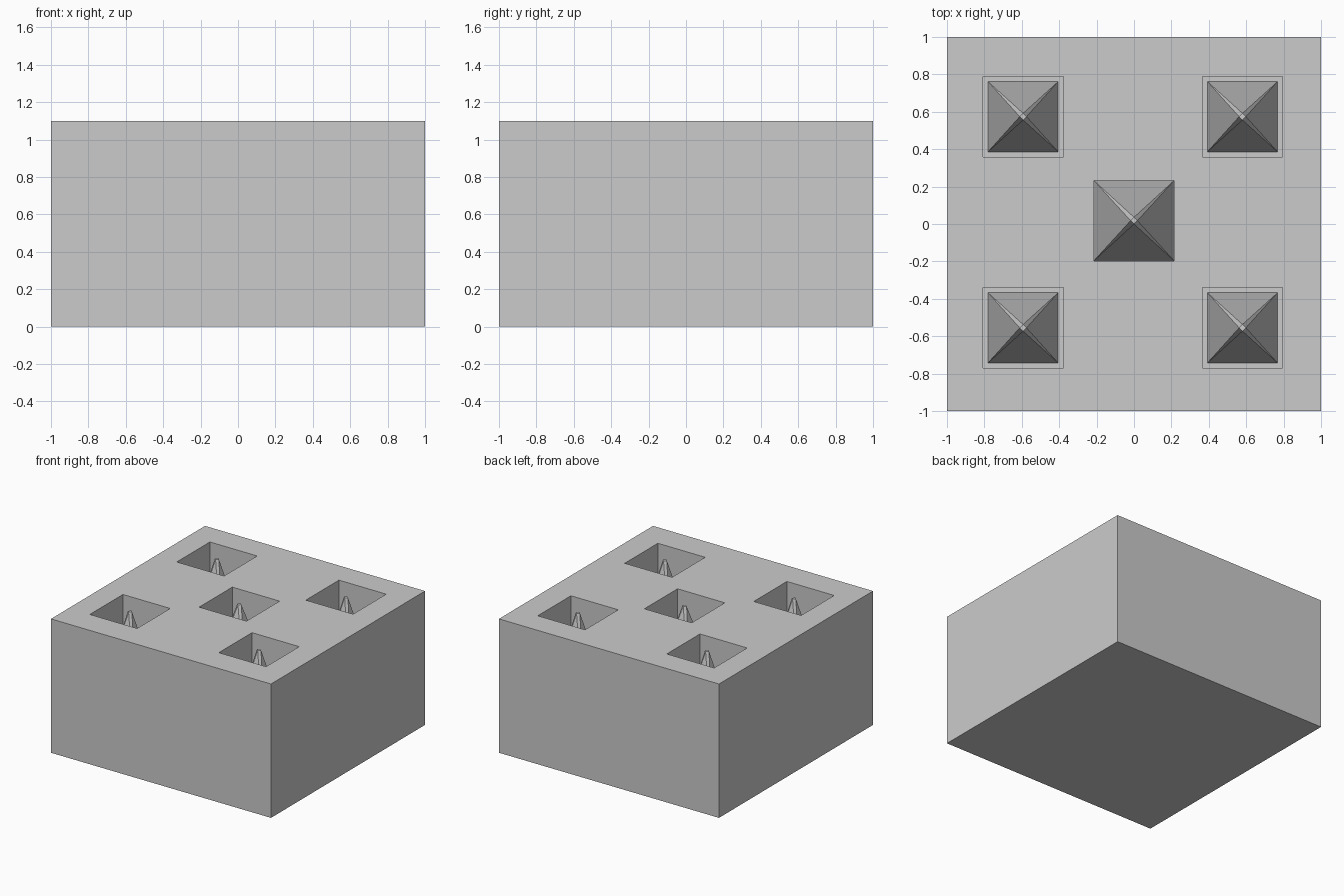
import bpy, bmesh, math
from mathutils import Matrix, Vector

if "Cube" in bpy.data.objects:
    bpy.data.objects.remove(bpy.data.objects["Cube"])

TOP, FLOOR = 1.1, 0.3
PIT_HALF = 0.215

# name, centre x, centre y, half width of spike base
PITS = [("centre", 0.0, 0.018, 0.215)]
for sx, x in (("left", -0.593), ("right", 0.58)):
    for sy, y in (("front", -0.555), ("back", 0.574)):
        PITS.append((f"{sy}_{sx}", x, y, 0.188))


def finish(name, bm):
    bmesh.ops.recalc_face_normals(bm, faces=bm.faces)
    me = bpy.data.meshes.new(name)
    bm.to_mesh(me)
    bm.free()
    ob = bpy.data.objects.new(name, me)
    bpy.context.collection.objects.link(ob)
    return ob


def add_box(bm, cx, cy, half, z0, z1):
    m = (Matrix.Translation((cx, cy, (z0 + z1) / 2))
         @ Matrix.Diagonal((2 * half, 2 * half, z1 - z0, 1)))
    bmesh.ops.create_cube(bm, size=1, matrix=m)


# Solid block
bm = bmesh.new()
add_box(bm, 0, 0, 1, 0, TOP)
block = finish("block", bm)

# Square pits cut into the top
bm = bmesh.new()
for _, x, y, _h in PITS:
    add_box(bm, x, y, PIT_HALF, FLOOR, TOP + 0.2)
cutter = finish("pit_cutter", bm)
mod = block.modifiers.new("pits", "BOOLEAN")
mod.operation = "DIFFERENCE"
mod.solver = "EXACT"
mod.object = cutter
bpy.context.view_layer.objects.active = block
bpy.ops.object.modifier_apply(modifier=mod.name)
cutter.hide_render = True
bpy.data.objects.remove(cutter)


# Spike: square base, tiny diamond tip, slim facets along the corners
def spike(name, x, y, half, tip=0.018):
    bm = bmesh.new()

    def ring(radius, z, phase):
        return [bm.verts.new((x + radius * math.cos(phase + i * math.pi / 2),
                              y + radius * math.sin(phase + i * math.pi / 2), z))
                for i in range(4)]

    base = ring(half * math.sqrt(2), FLOOR, math.pi / 4)
    top = ring(tip, TOP, 0)
    for i in range(4):
        j = (i + 1) % 4
        bm.faces.new((base[i], base[j], top[j]))
        bm.faces.new((base[i], top[j], top[i]))
    bm.faces.new(top)
    bm.faces.new(base[::-1])
    return finish(name, bm)


for name, x, y, half in PITS:
    spike("spike_" + name, x, y, half)
